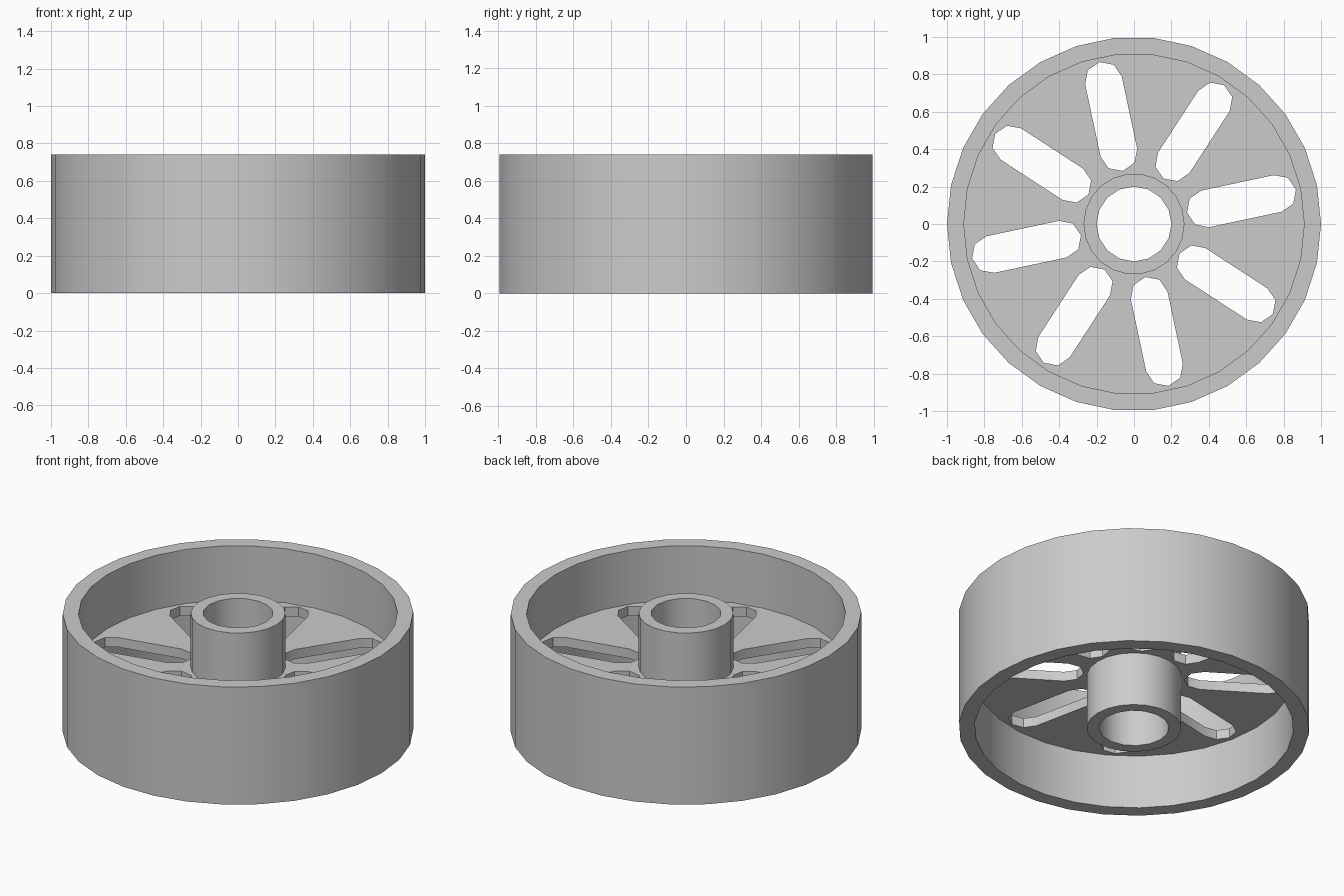
import bpy, bmesh
from math import sin, cos, pi, radians

cube = bpy.data.objects.get("Cube")
if cube:
    bpy.data.objects.remove(cube, do_unlink=True)

HEIGHT = 0.74

grey = bpy.data.materials.new("plain grey")
grey.use_nodes = True
colour = (0.6, 0.6, 0.6, 1)
grey.diffuse_color = colour
grey.node_tree.nodes["Principled BSDF"].inputs["Base Color"].default_value = colour


def circle(radius, sides):
    return [(radius * cos(2 * pi * i / sides), radius * sin(2 * pi * i / sides))
            for i in range(sides)]


def slot(angle, inner=0.39, outer=0.785, radius=0.1):
    """Radial capsule outline with four-sided round ends."""
    points = []
    for centre, start in ((outer, -pi / 2), (inner, pi / 2)):
        for i in range(5):
            a = start + i * pi / 4
            x, y = centre + radius * cos(a), radius * sin(a)
            points.append((x * cos(angle) - y * sin(angle),
                           x * sin(angle) + y * cos(angle)))
    return points


def plate(name, outlines, bottom, top):
    """Extrude a flat outline with holes between two heights."""
    curve = bpy.data.curves.new(name, "CURVE")
    curve.dimensions = "2D"
    curve.fill_mode = "BOTH"
    curve.extrude = (top - bottom) / 2
    for outline in outlines:
        spline = curve.splines.new("POLY")
        spline.points.add(len(outline) - 1)
        for point, (x, y) in zip(spline.points, outline):
            point.co = (x, y, 0, 1)
        spline.use_cyclic_u = True
    obj = bpy.data.objects.new(name, curve)
    bpy.context.collection.objects.link(obj)
    bpy.ops.object.select_all(action="DESELECT")
    obj.select_set(True)
    bpy.context.view_layer.objects.active = obj
    bpy.ops.object.convert(target="MESH")
    obj = bpy.context.object
    obj.name = name

    # Weld the caps to the walls and lift the part into place
    bm = bmesh.new()
    bm.from_mesh(obj.data)
    bmesh.ops.remove_doubles(bm, verts=bm.verts, dist=0.0001)
    bmesh.ops.recalc_face_normals(bm, faces=bm.faces)
    bmesh.ops.translate(bm, verts=bm.verts, vec=(0, 0, (top + bottom) / 2))
    bm.to_mesh(obj.data)
    bm.free()
    obj.data.materials.clear()
    obj.data.materials.append(grey)
    bpy.ops.object.shade_smooth_by_angle(angle=radians(30))
    return obj


# Outer rim and bored hub, both full height
plate("rim", [circle(1, 30), circle(0.91, 30)], 0, HEIGHT)
plate("hub", [circle(0.27, 22), circle(0.2, 16)], 0, HEIGHT)

# Thin web at mid height with eight radial slots
slots = [slot(radians(12 + 45 * i)) for i in range(8)]
plate("slotted_web", [circle(0.92, 30), circle(0.26, 22)] + slots, 0.34, 0.40)
